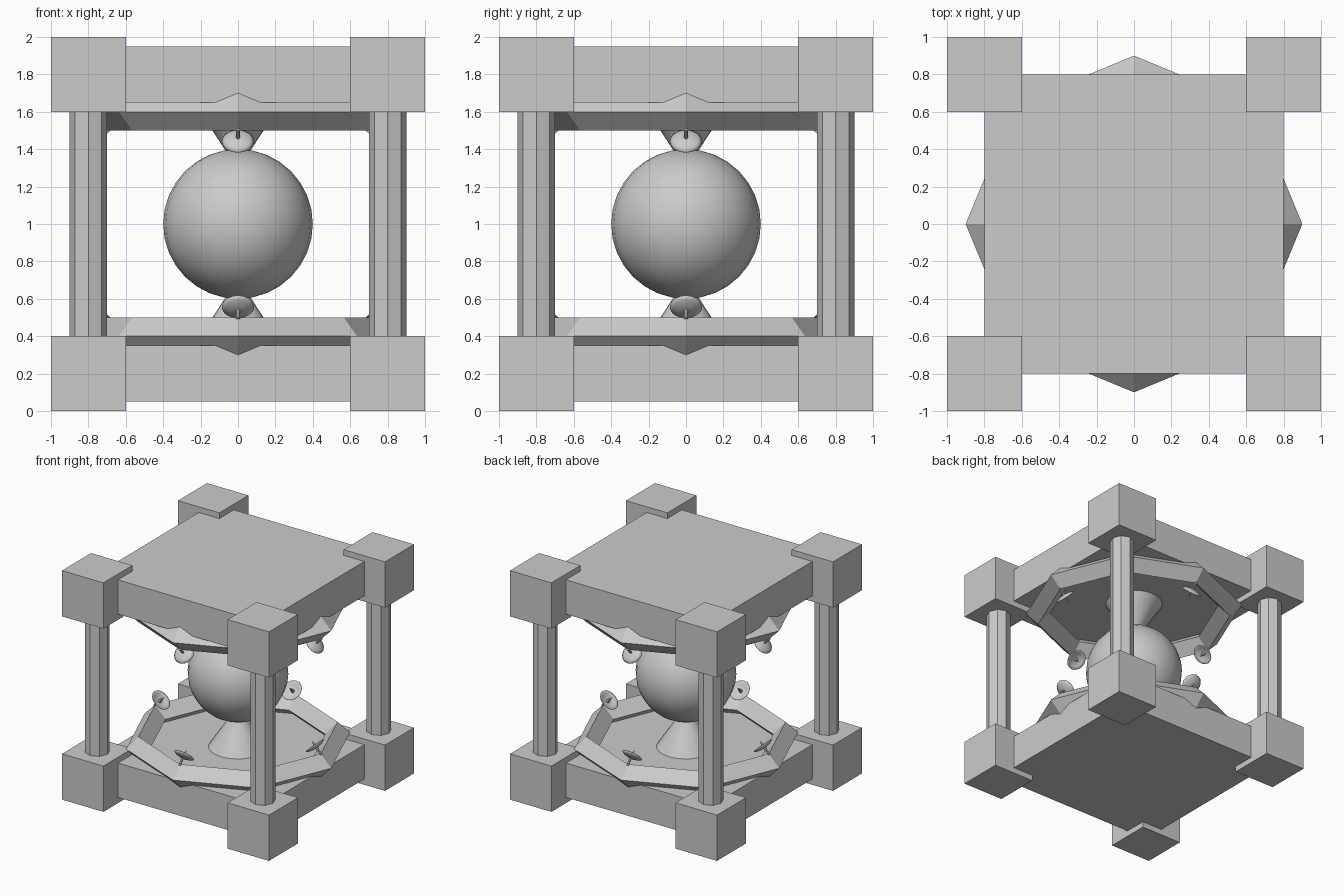
import bpy, math
from mathutils import Vector

if "Cube" in bpy.data.objects:
    bpy.data.objects.remove(bpy.data.objects["Cube"])

grey = bpy.data.materials.new("plain_grey")
grey.diffuse_color = (0.6, 0.6, 0.6, 1)
grey.use_nodes = True
grey.node_tree.nodes["Principled BSDF"].inputs["Base Color"].default_value = grey.diffuse_color


def finish(name, smooth=False):
    ob = bpy.context.object
    ob.name = name
    ob.data.materials.clear()
    ob.data.materials.append(grey)
    if smooth:
        bpy.ops.object.shade_smooth_by_angle(angle=math.radians(40))
    return ob


def box(name, loc, size):
    bpy.ops.mesh.primitive_cube_add(size=1, location=loc)
    ob = finish(name)
    ob.scale = size
    bpy.ops.object.transform_apply(location=False, rotation=False)


def frustum(name, a, b, r1, r2, sides, smooth=True):
    """Cone or cylinder running from point a to point b."""
    a, b = Vector(a), Vector(b)
    d = b - a
    bpy.ops.mesh.primitive_cone_add(vertices=sides, radius1=r1, radius2=r2, depth=d.length,
                                    location=(a + b) / 2,
                                    rotation=d.to_track_quat('Z', 'Y').to_euler())
    return finish(name, smooth)


def dish(name, centre, axis):
    """Shallow bowl, open toward the axis direction."""
    n, rings = 16, [(0.035, 0.004), (0.065, 0.013), (0.085, 0.025)]
    verts, faces = [(0, 0, 0)], []
    for r, z in rings:
        verts += [(r * math.cos(2 * math.pi * i / n), r * math.sin(2 * math.pi * i / n), z)
                  for i in range(n)]
    for i in range(n):
        j = (i + 1) % n
        faces.append((0, 1 + i, 1 + j))
        for k in range(len(rings) - 1):
            p, q = 1 + k * n, 1 + (k + 1) * n
            faces.append((p + i, q + i, q + j, p + j))
    me = bpy.data.meshes.new(name)
    me.from_pydata(verts, [], faces)
    ob = bpy.data.objects.new(name, me)
    bpy.context.collection.objects.link(ob)
    ob.location = centre
    ob.rotation_euler = axis.to_track_quat('Z', 'Y').to_euler()
    bpy.ops.object.select_all(action='DESELECT')
    bpy.context.view_layer.objects.active = ob
    ob.select_set(True)
    finish(name, True)
    m = ob.modifiers.new("thickness", 'SOLIDIFY')
    m.thickness = 0.004


# Core sphere
bpy.ops.mesh.primitive_uv_sphere_add(segments=24, ring_count=16, radius=0.4, location=(0, 0, 1))
finish("core_sphere", True)

# Corner pillars
for x in (-0.8, 0.8):
    for y in (-0.8, 0.8):
        frustum("pillar", (x, y, 0.4), (x, y, 1.6), 0.1, 0.1, 8, False)

# Lower and upper halves, mirrored about z = 1
for s, half in ((1, "lower"), (-1, "upper")):
    def h(z):
        return 1 + s * (z - 1)

    # Plate and corner blocks
    box(half + "_plate", (0, 0, h(0.2)), (1.6, 1.6, 0.3))
    for x in (-0.8, 0.8):
        for y in (-0.8, 0.8):
            box(half + "_corner_block", (x, y, h(0.2)), (0.4, 0.4, 0.4))

    # Eight-sided ring with diamond section
    bpy.ops.mesh.primitive_torus_add(major_segments=8, minor_segments=4, major_radius=0.8,
                                     minor_radius=0.1, location=(0, 0, h(0.4)))
    finish(half + "_ring")
    bpy.ops.object.shade_flat()

    # Pedestal holding the sphere
    frustum(half + "_pedestal", (0, 0, h(0.35)), (0, 0, h(0.61)), 0.235, 0.065, 24)

    # Small dishes on the ring, tilted toward the core
    for k in range(4):
        c, t = round(math.cos(k * math.pi / 2)), round(math.sin(k * math.pi / 2))
        foot = Vector((0.8 * c, 0.8 * t, h(0.5)))
        axis = Vector((-c, -t, s)).normalized()
        dish(half + "_dish", foot + axis * 0.058, axis)
        frustum(half + "_dish_stem", foot - axis * 0.01, foot + axis * 0.06, 0.01, 0.01, 8)
        frustum(half + "_dish_spike", foot + axis * 0.058, foot + axis * 0.13, 0.016, 0.0, 8)
